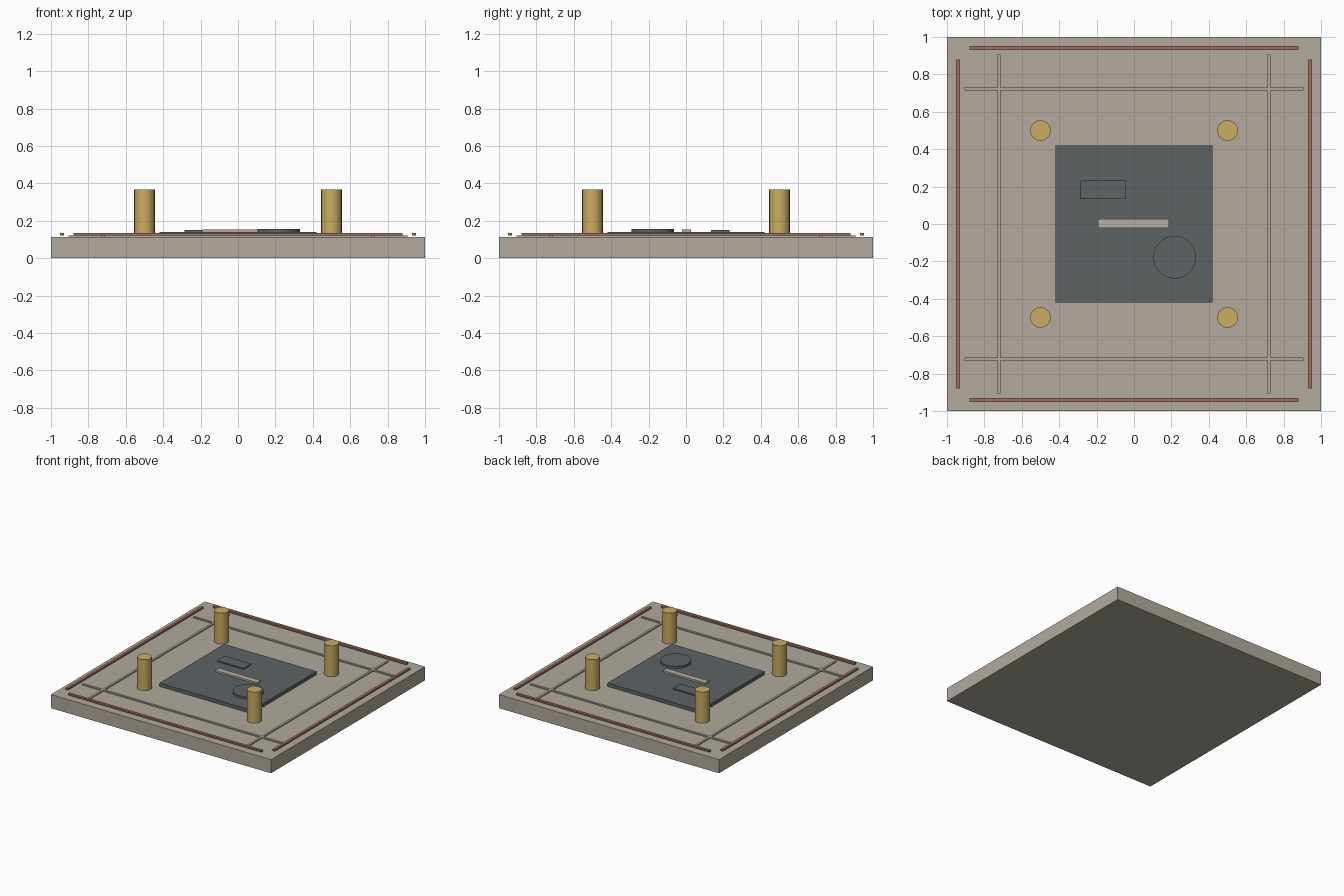
import bpy, math

if "Cube" in bpy.data.objects:
    bpy.data.objects.remove(bpy.data.objects["Cube"])


def material(name, rgb):
    # sRGB 0-255 to linear diffuse colour
    lin = [((c / 255 + 0.055) / 1.055) ** 2.4 for c in rgb]
    m = bpy.data.materials.new(name)
    m.diffuse_color = (*lin, 1)
    m.use_nodes = True
    m.node_tree.nodes["Principled BSDF"].inputs["Base Color"].default_value = m.diffuse_color
    return m


STONE = material("warm stone", (177, 170, 157))
PALE = material("pale stone", (184, 175, 163))
SLATE = material("dark slate", (93, 99, 101))
COPPER = material("copper red", (162, 112, 95))
BRASS = material("brass", (202, 172, 100))


def box(name, x, y, z, mat):
    """Box from (min, max) ranges."""
    bpy.ops.mesh.primitive_cube_add(size=1, location=[(a + b) / 2 for a, b in (x, y, z)])
    o = bpy.context.object
    o.name = name
    o.scale = [b - a for a, b in (x, y, z)]
    bpy.ops.object.transform_apply(location=False, rotation=False, scale=True)
    o.data.materials.append(mat)


def cylinder(name, x, y, r, z0, z1, mat, sides):
    bpy.ops.mesh.primitive_cylinder_add(vertices=sides, radius=r, depth=z1 - z0,
                                        location=(x, y, (z0 + z1) / 2))
    o = bpy.context.object
    o.name = name
    o.data.materials.append(mat)
    bpy.ops.object.shade_smooth_by_angle(angle=math.radians(30))


TOP = 0.112

# Base slab
box("base_slab", (-1, 1), (-1, 1), (0, TOP), STONE)

# Crossing ribs and copper edge strips on all four sides
for s in (-1, 1):
    c = 0.722 * s
    box("rib_along_x", (-0.907, 0.907), (c - 0.009, c + 0.009), (TOP, 0.121), STONE)
    box("rib_along_y", (c - 0.009, c + 0.009), (-0.907, 0.907), (TOP, 0.121), STONE)
    c = 0.94 * s
    box("edge_strip_along_x", (-0.88, 0.88), (c - 0.011, c + 0.011), (0.121, 0.134), COPPER)
    box("edge_strip_along_y", (c - 0.011, c + 0.011), (-0.88, 0.88), (0.121, 0.134), COPPER)

# Corner posts
for x in (-0.5, 0.5):
    for y in (-0.5, 0.5):
        cylinder("post", x, y, 0.055, TOP, 0.366, BRASS, 24)

# Centre plate with its raised details
box("centre_plate", (-0.42, 0.42), (-0.42, 0.42), (TOP, 0.14), SLATE)
box("raised_block", (-0.285, -0.043), (0.135, 0.233), (0.14, 0.15), SLATE)
cylinder("raised_disc", 0.217, -0.177, 0.114, 0.14, 0.157, SLATE, 48)
box("pale_bar", (-0.193, 0.188), (-0.021, 0.026), (0.14, 0.154), PALE)
